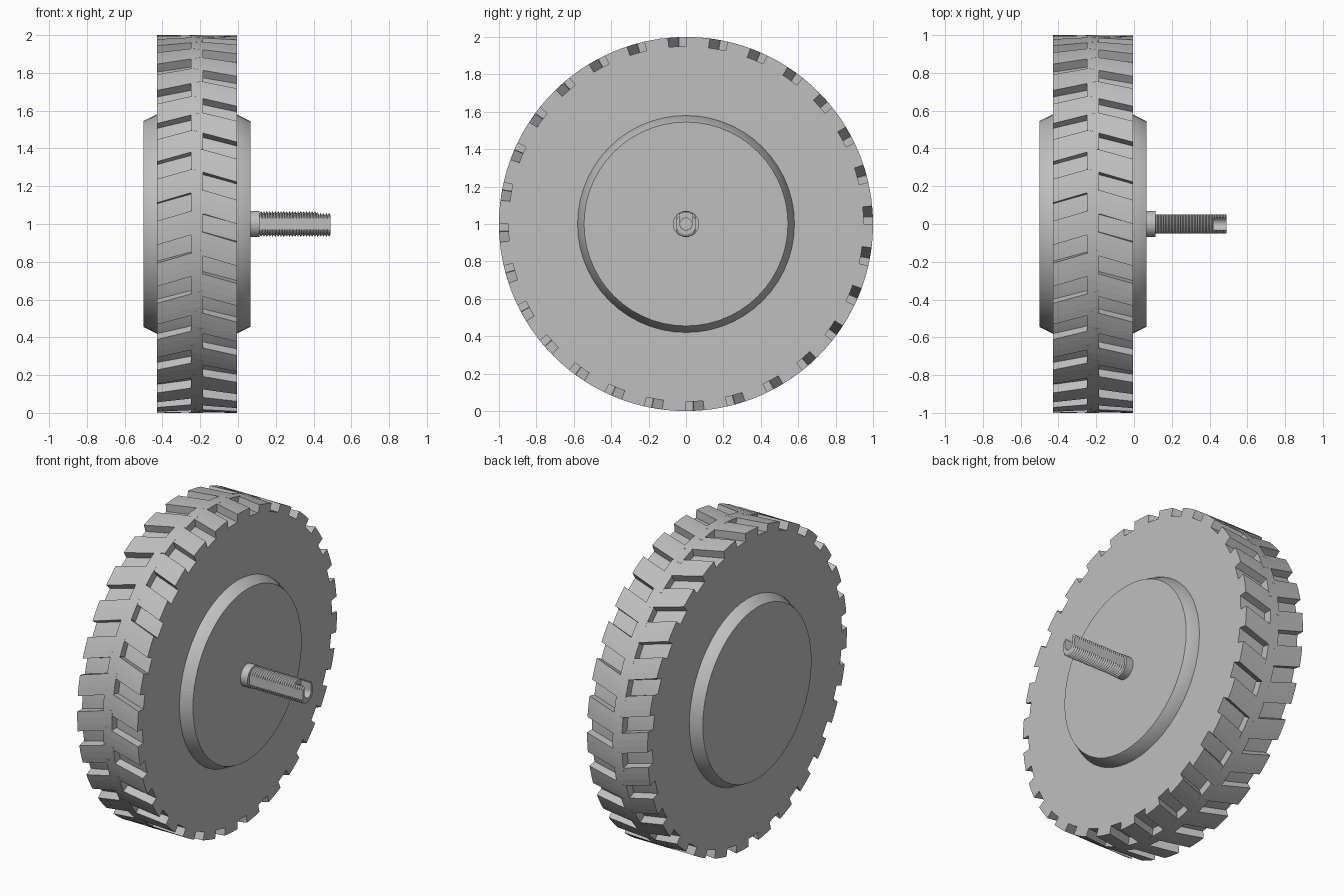
import bpy, bmesh
from math import sin, cos, pi, radians

if "Cube" in bpy.data.objects:
    bpy.data.objects.remove(bpy.data.objects["Cube"])

grey = bpy.data.materials.new("light_grey")
grey.use_nodes = True
colour = (0.52, 0.52, 0.52, 1)
grey.diffuse_color = colour
grey.node_tree.nodes["Principled BSDF"].inputs["Base Color"].default_value = colour

AXLE_Z = 1.0


def finish(name, bm, smooth=False):
    bmesh.ops.recalc_face_normals(bm, faces=bm.faces)
    mesh = bpy.data.meshes.new(name)
    bm.to_mesh(mesh)
    bm.free()
    mesh.materials.append(grey)
    ob = bpy.data.objects.new(name, mesh)
    bpy.context.collection.objects.link(ob)
    ob.location.z = AXLE_Z
    if smooth:
        bpy.ops.object.select_all(action='DESELECT')
        ob.select_set(True)
        bpy.context.view_layer.objects.active = ob
        bpy.ops.object.shade_smooth_by_angle(angle=radians(30))
    return ob


def loft(bm, rings):
    """Skin closed rings of points and cap both ends."""
    loops = [[bm.verts.new(p) for p in ring] for ring in rings]
    n = len(loops[0])
    for a, b in zip(loops, loops[1:]):
        for i in range(n):
            j = (i + 1) % n
            bm.faces.new((a[i], a[j], b[j], b[i]))
    bm.faces.new(loops[0])
    bm.faces.new(loops[-1][::-1])


def lathe(name, profile, segments, smooth=True, flat=None):
    """Turn (x, radius) pairs about the axle, optionally flattening two sides."""
    bm = bmesh.new()
    rings = []
    for x, r in profile:
        ring = []
        for i in range(segments):
            a = 2 * pi * i / segments
            y = r * cos(a)
            if flat:
                y = max(-flat, min(flat, y))
            ring.append((x, y, r * sin(a)))
        rings.append(ring)
    loft(bm, rings)
    return finish(name, bm, smooth)


# Tyre body and the bevelled hub covers
OUT_L, OUT_R = -0.43, -0.005
lathe("tyre_body", [(OUT_L, 0.95), (OUT_R, 0.95)], 112)
lathe("hub", [(-0.5, 0.545), (OUT_L, 0.58), (OUT_R, 0.58), (0.065, 0.545)], 56)

# Two staggered rows of slanted tread lugs
LUGS = 28
PITCH = 2 * pi / LUGS
LUG_WIDTH = radians(7.3)
SLANT = radians(4.2)


def tread_row(name, outer_x, inner_x, offset):
    bm = bmesh.new()
    steps = 3
    for k in range(LUGS):
        rings = []
        for x, shift in ((outer_x, 0), (inner_x, -SLANT)):
            start = k * PITCH + offset + shift
            arc = [start - LUG_WIDTH * s / steps for s in range(steps + 1)]
            rings.append([(x, cos(a), sin(a)) for a in arc] +
                         [(x, 0.94 * cos(a), 0.94 * sin(a)) for a in reversed(arc)])
        loft(bm, rings)
    finish(name, bm)


tread_row("right_tread_lugs", OUT_R, -0.25, 0)
tread_row("left_tread_lugs", OUT_L, -0.185, -PITCH / 2)

# Axle collar
lathe("axle_collar", [(0.06, 0.07), (0.115, 0.07)], 32)

# Threaded axle with two flat sides
ROD_START, ROD_END, TURNS = 0.1, 0.49, 26
pitch = (ROD_END - ROD_START) / TURNS
profile = []
for i in range(TURNS):
    x = ROD_START + i * pitch
    profile += [(x, 0.056), (x + pitch / 2, 0.068)]
profile.append((ROD_END, 0.056))
rod = lathe("threaded_axle", profile, 40, smooth=False, flat=0.05)

# Open cable slot at the axle tip, leading into a round bore
R = 0.033
bm = bmesh.new()
u_shape = [(R * cos(pi + pi * i / 12), R * sin(pi + pi * i / 12)) for i in range(13)]
u_shape += [(R, 0.1), (-R, 0.1)]
loft(bm, [[(x, y, z) for y, z in u_shape] for x in (0.42, 0.52)])
slot = finish("slot_cutter", bm)
bore = lathe("bore_cutter", [(0.3, R - 0.001), (0.45, R - 0.001)], 24, smooth=False)

bpy.context.view_layer.objects.active = rod
for cutter in (slot, bore):
    cutter.hide_render = True
    mod = rod.modifiers.new("cut", 'BOOLEAN')
    mod.operation = 'DIFFERENCE'
    mod.solver = 'EXACT'
    mod.object = cutter
    bpy.ops.object.modifier_apply(modifier=mod.name)
    bpy.data.objects.remove(cutter)
